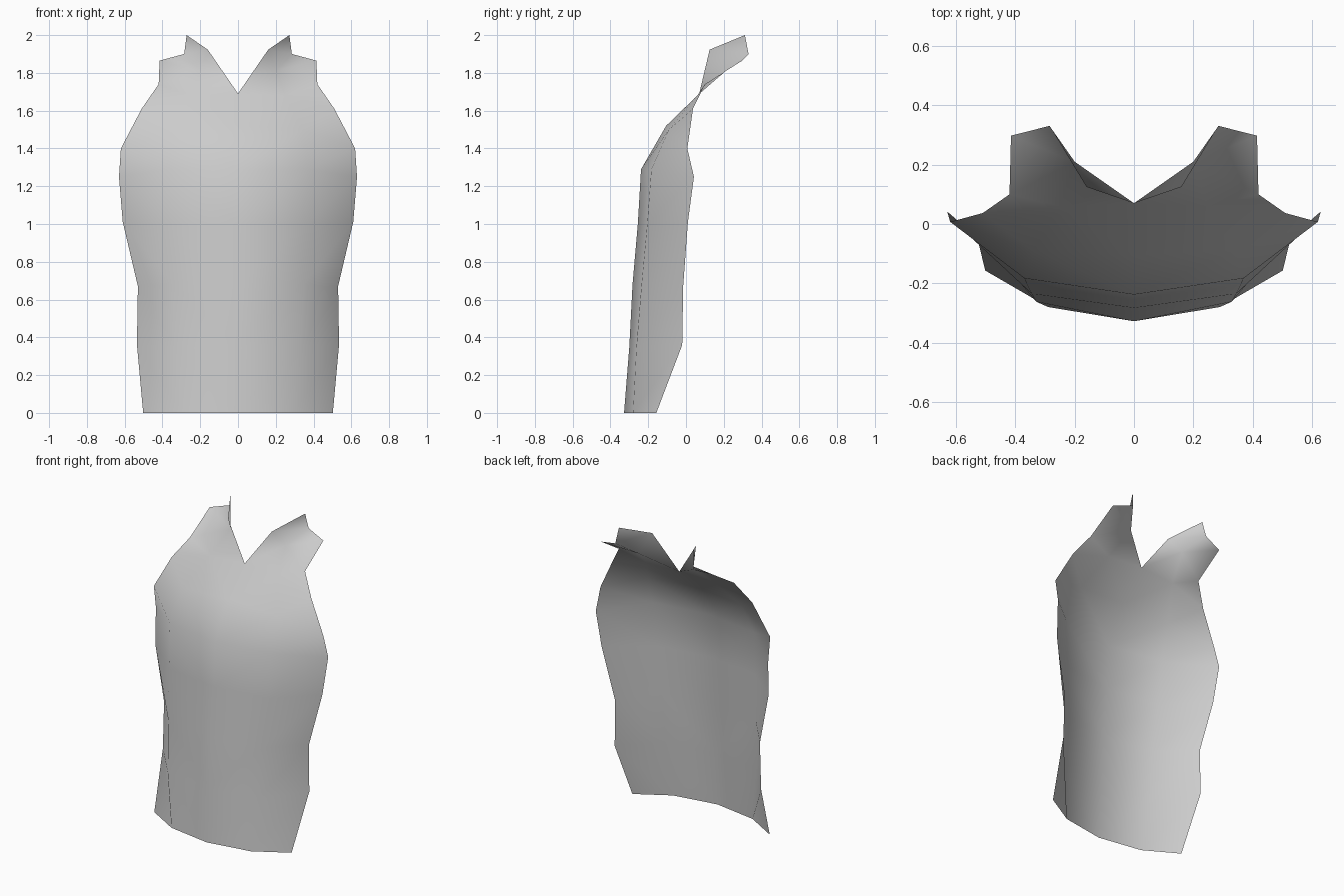
import bpy

if "Cube" in bpy.data.objects:
    bpy.data.objects.remove(bpy.data.objects["Cube"])

# Colour
grey = bpy.data.materials.new("plain grey")
grey.diffuse_color = (0.6, 0.6, 0.6, 1)
grey.use_nodes = True
grey.node_tree.nodes["Principled BSDF"].inputs["Base Color"].default_value = grey.diffuse_color

# Each row runs from the centre line to the side edge (one half of the vest)
rows = [
    [(0, -.328, 0), (.29, -.28, 0), (.502, -.157, 0)],
    [(0, -.30, .35), (.33, -.262, .35), (.535, -.02, .36)],
    [(0, -.283, .68), (.345, -.235, .68), (.53, -.015, .67)],
    [(0, -.255, 1.0), (.36, -.205, 1.0), (.61, .01, 1.01)],
    [(0, -.238, 1.29), (.37, -.183, 1.29), (.63, .042, 1.25)],
    [(0, -.105, 1.52), (.34, -.09, 1.50), (.62, .007, 1.40)],
    [(0, .07, 1.69), (.25, .06, 1.68), (.51, .037, 1.61)],
]
# Shoulder strap, from the neckline to the armhole
strap = [
    [(.16, .125, 1.923), (.20, .21, 1.81), (.42, .10, 1.74)],
    [(.272, .312, 2.0), (.285, .331, 1.90), (.415, .298, 1.865)],
]
grid = rows + strap

# Front panel with strap as one continuous sheet
verts = [p for row in grid for p in row]
faces = []
for r in range(len(grid) - 1):
    for c in range(2):
        a = r * 3 + c
        faces.append((a, a + 1, a + 4, a + 3))

mesh = bpy.data.meshes.new("vest_front")
mesh.from_pydata(verts, [], faces)
mesh.materials.append(grey)
vest = bpy.data.objects.new("vest_front", mesh)
bpy.context.collection.objects.link(vest)

# Other half; only the centre line is welded
mirror = vest.modifiers.new("mirror", 'MIRROR')
mirror.use_axis[0] = True
mirror.merge_threshold = 0.001

# Smooth cloth surface
for poly in mesh.polygons:
    poly.use_smooth = True
